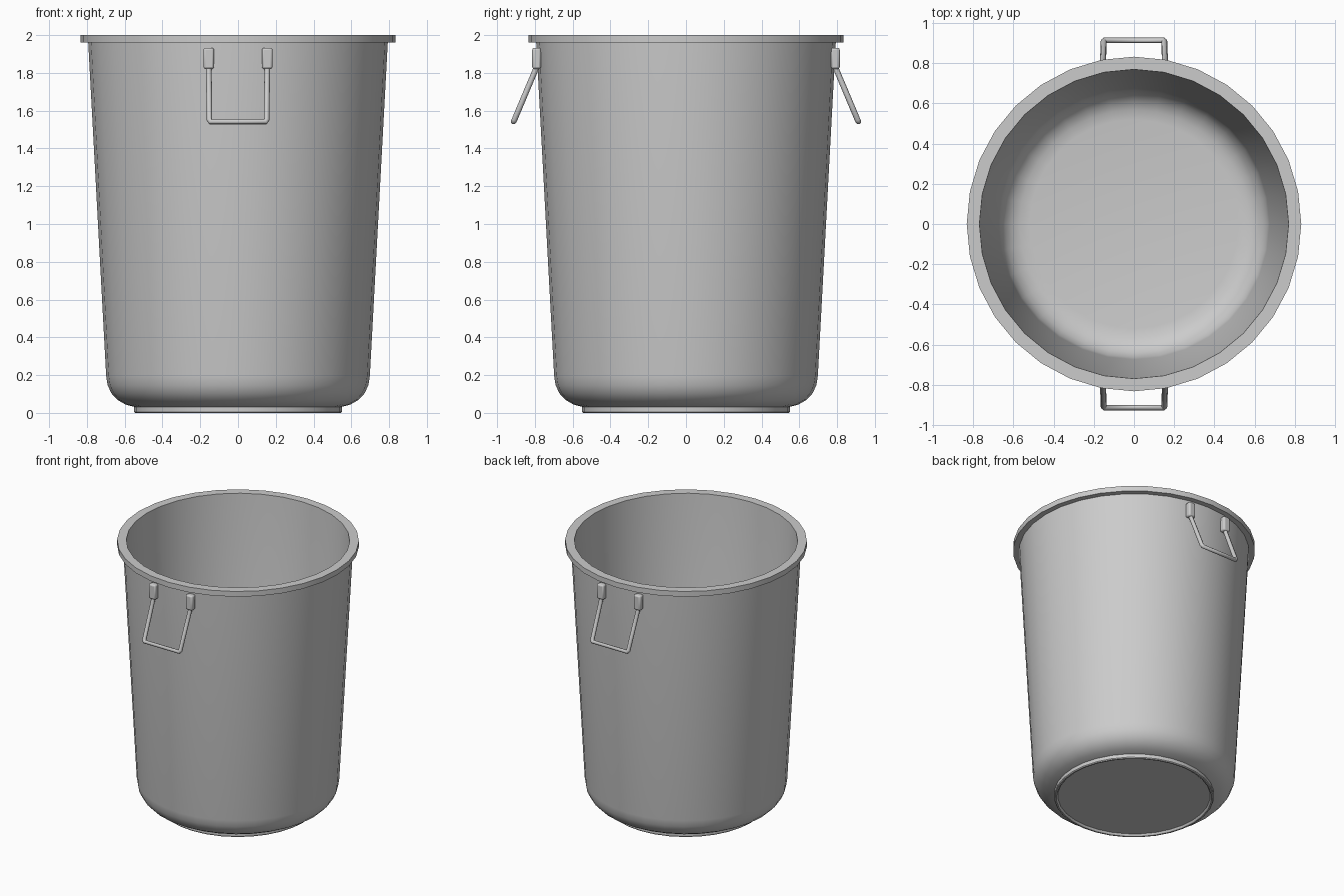
import bpy, bmesh
from math import sin, cos, pi, radians

if "Cube" in bpy.data.objects:
    bpy.data.objects.remove(bpy.data.objects["Cube"])


def lathe(name, profile, sides=32):
    bm = bmesh.new()
    rings = []
    for r, z in profile:
        if r == 0:
            rings.append([bm.verts.new((0, 0, z))] * sides)
        else:
            rings.append([bm.verts.new((r * cos(2 * pi * i / sides), r * sin(2 * pi * i / sides), z))
                          for i in range(sides)])
    for a, b in zip(rings, rings[1:]):
        for i in range(sides):
            j = (i + 1) % sides
            bm.faces.new(list(dict.fromkeys((a[i], a[j], b[j], b[i]))))
    bmesh.ops.recalc_face_normals(bm, faces=bm.faces[:])
    mesh = bpy.data.meshes.new(name)
    bm.to_mesh(mesh)
    bm.free()
    obj = bpy.data.objects.new(name, mesh)
    bpy.context.collection.objects.link(obj)
    return obj


def smooth(obj, angle=35):
    bpy.ops.object.select_all(action='DESELECT')
    obj.select_set(True)
    bpy.context.view_layer.objects.active = obj
    bpy.ops.object.shade_smooth_by_angle(angle=radians(angle))


# Tapered bin shell: recessed base, foot ring, rounded corner, wall, lip, inside
bucket = lathe("bin_body", [
    (0, 0.015), (0.525, 0.015), (0.53, 0.004), (0.535, 0), (0.545, 0), (0.55, 0.006), (0.55, 0.032),
    (0.595, 0.044), (0.637, 0.068), (0.669, 0.102), (0.69, 0.145), (0.698, 0.195),
    (0.793, 1.96), (0.833, 1.96), (0.833, 2.0), (0.77, 2.0),
    (0.675, 0.2), (0.665, 0.15), (0.642, 0.11), (0.61, 0.08), (0.57, 0.062), (0.52, 0.055), (0, 0.055)])
smooth(bucket)

for side, label in ((-1, "front"), (1, "back")):
    # Lugs fixed to the wall under the lip
    for x, end in ((-0.155, "left"), (0.155, "right")):
        bpy.ops.mesh.primitive_cube_add(size=1, location=(x, side * 0.791, 1.877))
        lug = bpy.context.object
        lug.name = f"{label}_{end}_lug"
        lug.scale = (0.056, 0.046, 0.112)
        bpy.ops.object.transform_apply(location=False, rotation=False, scale=True)
        bev = lug.modifiers.new("rounded", 'BEVEL')
        bev.width = 0.011
        bev.segments = 2
        smooth(lug)

    # Bent wire handle
    half = [(0.155, 0.793, 1.87), (0.155, 0.793, 1.825), (0.153, 0.85, 1.69),
            (0.152, 0.908, 1.552), (0.145, 0.914, 1.541)]
    path = half + [(-x, y, z) for x, y, z in reversed(half)]
    curve = bpy.data.curves.new(f"{label}_handle", 'CURVE')
    curve.dimensions = '3D'
    curve.bevel_depth = 0.015
    curve.bevel_resolution = 2
    curve.use_fill_caps = True
    spline = curve.splines.new('POLY')
    spline.points.add(len(path) - 1)
    for p, (x, y, z) in zip(spline.points, path):
        p.co = (x, side * y, z, 1)
    handle = bpy.data.objects.new(f"{label}_handle", curve)
    bpy.context.collection.objects.link(handle)
